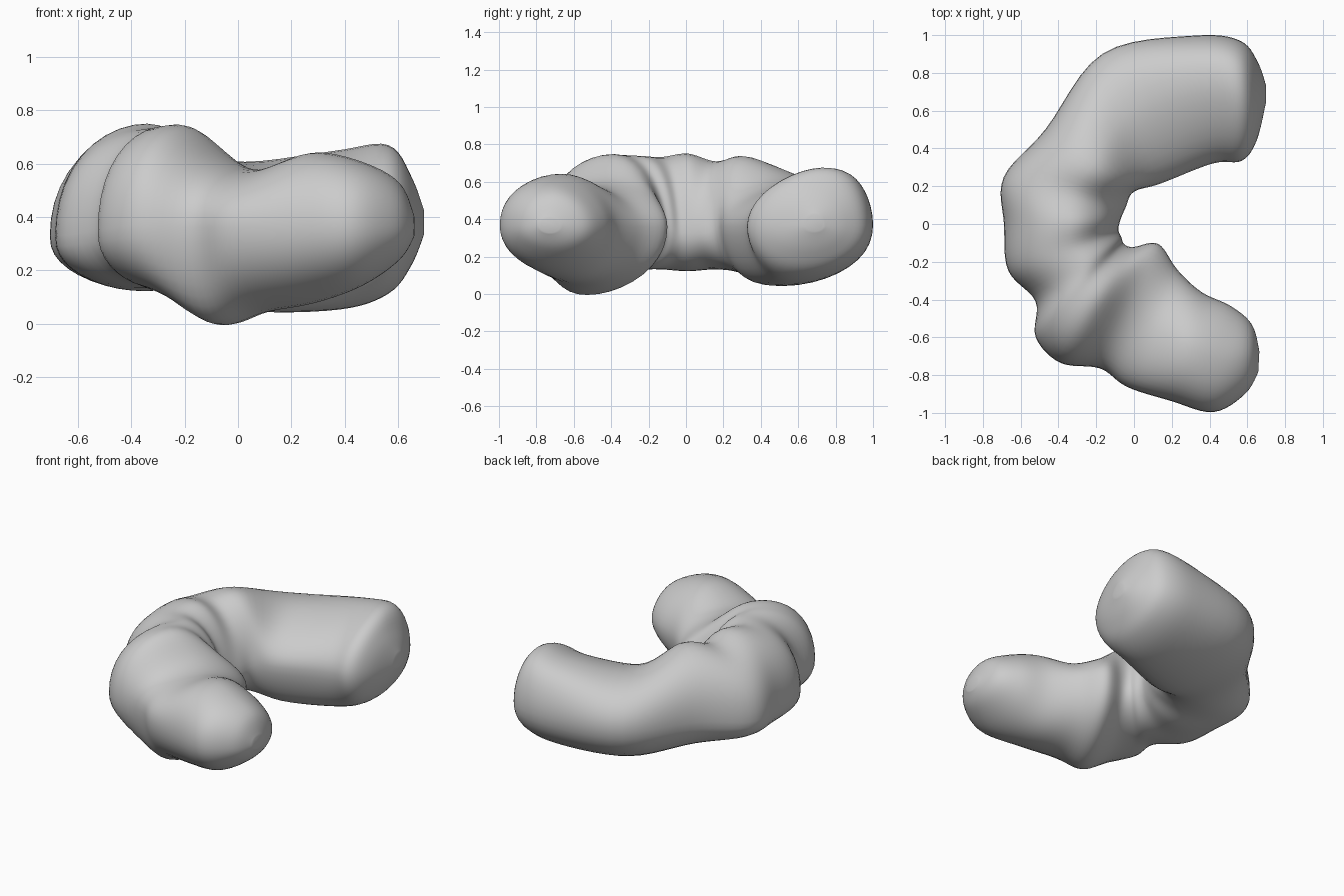
import bpy, bmesh, math
from mathutils import Vector

if "Cube" in bpy.data.objects:
    bpy.data.objects.remove(bpy.data.objects["Cube"])

# Cross-sections along the curved lump, from front tip to back tip:
# outer x, outer y, inner x, inner y, bottom z, top z, top lean, bottom lean
SECTIONS = [
    (.66, -.78, .665, -.68, .33, .40, 0, 0),
    (.59, -.90, .625, -.53, .24, .53, 0, 0),
    (.42, -1.0, .51, -.43, .14, .61, 0, 0),
    (.20, -.94, .36, -.36, .075, .645, .0, .1),
    (-.04, -.865, .23, -.24, .04, .58, .05, .0),
    (-.18, -.765, .13, -.10, -.01, .61, .0, -.28),
    (-.39, -.74, .0, -.12, .09, .74, .05, -.1),
    (-.525, -.60, -.05, -.105, .13, .745, .1, .0),
    (-.52, -.41, -.065, -.07, .13, .74, .1, .1),
    (-.67, -.25, -.08, -.03, .13, .735, .12, .1),
    (-.69, 0, -.07, .02, .12, .755, .15, .1),
    (-.695, .25, -.04, .09, .13, .71, .12, .1),
    (-.47, .50, .0, .17, .11, .74, .1, .15),
    (-.17, .91, .14, .21, .045, .61, -.1, .3),
    (.32, 1.0, .42, .32, .05, .65, -.25, .25),
    (.56, .975, .57, .33, .11, .675, -.2, .1),
    (.655, .86, .65, .44, .22, .55, 0, 0),
    (.70, .73, .70, .65, .34, .42, 0, 0),
]
SIDES, STEPS = 40, 6


def spline(a, b, c, d, t):
    """Smooth in-between value of four neighbouring values."""
    return .5 * (2 * b + (c - a) * t + (2 * a - 5 * b + 4 * c - d) * t * t
                 + (3 * b - a - 3 * c + d) * t ** 3)


def power(v, p):
    return math.copysign(abs(v) ** p, v)


def ring(bm, s):
    """One rounded cross-section; its top and underside lean separately."""
    outer, inner = Vector(s[0:2]), Vector(s[2:4])
    low, high, top_lean, low_lean = s[4:8]
    # The middle of the bend bulges lower than the two arms
    middle = .365 - .045 * min(1, max(0, -outer.x - .4) / .25)
    centre, half = (outer + inner) / 2, (inner - outer) / 2
    verts = []
    for i in range(SIDES):
        a = 2 * math.pi * i / SIDES
        up, inward = math.sin(a) > 0, math.cos(a) > 0
        e = (1.12 if inward else .93) if up else .98
        u, w = power(math.cos(a), e), power(math.sin(a), e)
        lean = (top_lean if up else low_lean) * abs(w) * (1 - u * u)
        p = centre + half * (u + lean)
        z = middle + w * ((high - middle) if up else (middle - low))
        verts.append(bm.verts.new((p.x, p.y, z)))
    return verts


# Curved body lofted through the cross-sections
bm = bmesh.new()
n = len(SECTIONS)
rings = []
for k in range(n - 1):
    quad = [SECTIONS[min(max(k + j, 0), n - 1)] for j in (-1, 0, 1, 2)]
    for t in range(STEPS):
        rings.append(ring(bm, [spline(*v, t / STEPS) for v in zip(*quad)]))
rings.append(ring(bm, SECTIONS[-1]))
for r, q in zip(rings, rings[1:]):
    for i in range(SIDES):
        j = (i + 1) % SIDES
        bm.faces.new((r[i], r[j], q[j], q[i]))
# Blunt ends
bm.faces.new(rings[0])
bm.faces.new(rings[-1])
bmesh.ops.recalc_face_normals(bm, faces=bm.faces)
for f in bm.faces:
    f.smooth = True

mesh = bpy.data.meshes.new("curved_body")
bm.to_mesh(mesh)
bm.free()
body = bpy.data.objects.new("curved_body", mesh)
bpy.context.collection.objects.link(body)

# Soften the folds on the inside of the bend
smooth = body.modifiers.new("soften", 'SMOOTH')
smooth.factor, smooth.iterations = .5, 5

grey = bpy.data.materials.new("light grey")
grey.diffuse_color = (.6, .6, .6, 1)
grey.use_nodes = True
grey.node_tree.nodes["Principled BSDF"].inputs["Base Color"].default_value = grey.diffuse_color
mesh.materials.append(grey)
